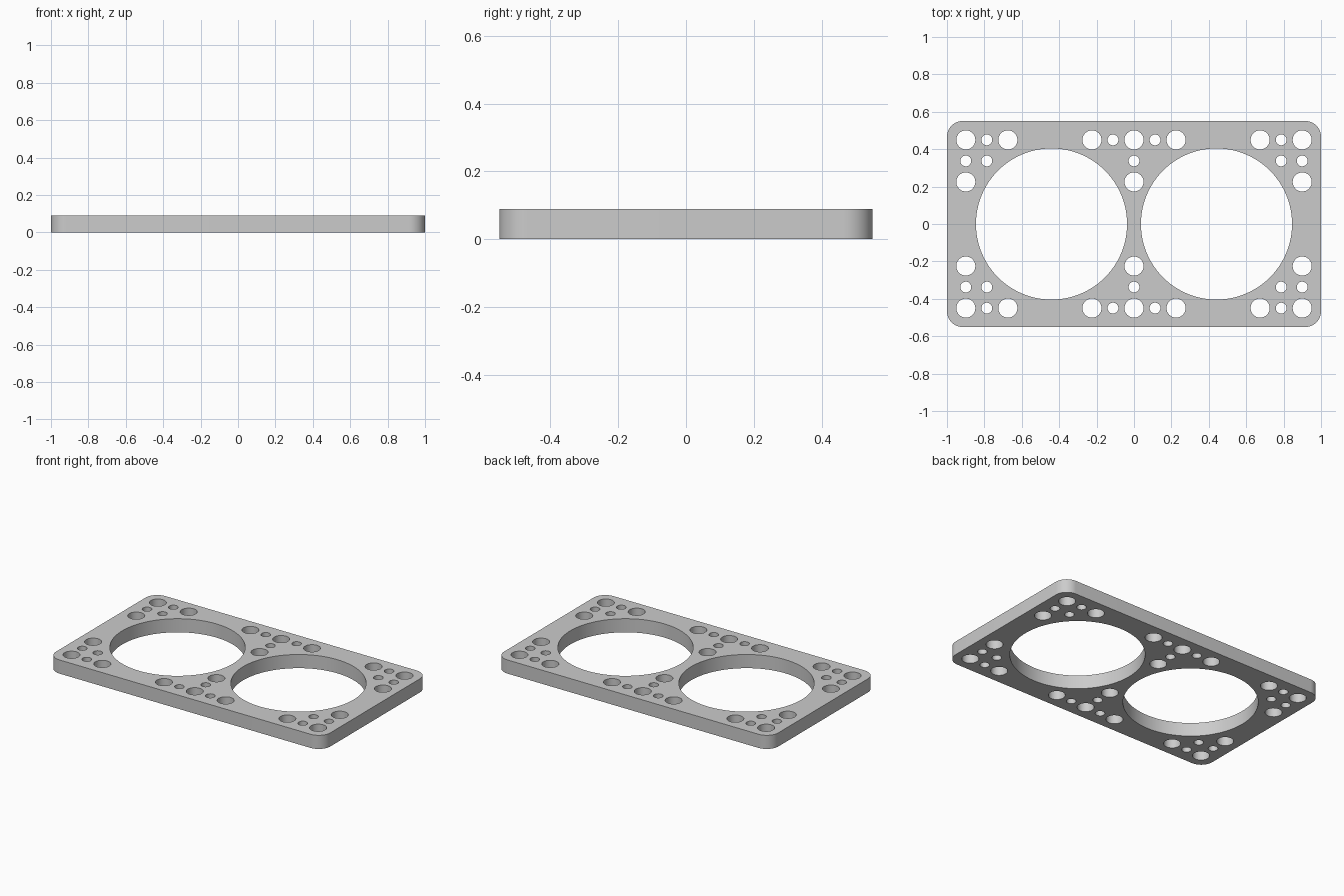
import bpy, bmesh, math

HALF_X, HALF_Y, THICK, CORNER = 1.0, 0.551, 0.09, 0.085
PITCH = 0.1124            # spacing of the mounting holes
BIG, SMALL = 0.051, 0.029  # mounting hole radii

cube = bpy.data.objects.get("Cube")
if cube:
    bpy.data.objects.remove(cube, do_unlink=True)

grey = bpy.data.materials.new("light grey")
grey.use_nodes = True
colour = (0.6, 0.6, 0.6, 1)
grey.diffuse_color = colour
grey.node_tree.nodes["Principled BSDF"].inputs["Base Color"].default_value = colour

curve = bpy.data.curves.new("mounting_plate", "CURVE")
curve.dimensions = "2D"
curve.fill_mode = "BOTH"
curve.extrude = THICK / 2


def arc(cx, cy, r, start, sweep, n):
    return [(cx + r * math.cos(start + sweep * i / n),
             cy + r * math.sin(start + sweep * i / n)) for i in range(n)]


def add_loop(points):
    spline = curve.splines.new("POLY")
    spline.points.add(len(points) - 1)
    for p, (x, y) in zip(spline.points, points):
        p.co = (x, y, 0, 1)
    spline.use_cyclic_u = True


def add_hole(x, y, r, n):
    add_loop(arc(x, y, r, 0, math.tau, n))


# Rounded rectangular outline
outline = []
for k, (sx, sy) in enumerate([(1, 1), (-1, 1), (-1, -1), (1, -1)]):
    cx, cy = sx * (HALF_X - CORNER), sy * (HALF_Y - CORNER)
    outline += arc(cx, cy, CORNER, k * math.pi / 2, math.pi / 2, 12)
    end = (k + 1) * math.pi / 2
    outline.append((cx + CORNER * math.cos(end), cy + CORNER * math.sin(end)))
add_loop(outline)

# Two large round openings
for side in (-1, 1):
    add_hole(side * 0.441, 0, 0.404, 96)

# Mounting holes on the pitch grid, counted in steps from the centre
corner_holes = [(8, 4, BIG), (7, 4, SMALL), (6, 4, BIG), (8, 3, SMALL),
                (7, 3, SMALL), (8, 2, BIG), (1, 4, SMALL), (2, 4, BIG)]
middle_holes = [(0, 4, BIG), (0, 3, SMALL), (0, 2, BIG)]
for sy in (-1, 1):
    for i, j, r in middle_holes:
        add_hole(0, sy * j * PITCH, r, 32)
    for sx in (-1, 1):
        for i, j, r in corner_holes:
            add_hole(sx * i * PITCH, sy * j * PITCH, r, 32)

# Turn the filled profile into a clean, closed mesh
plate = bpy.data.objects.new("mounting_plate", curve)
bpy.context.collection.objects.link(plate)
bpy.ops.object.select_all(action="DESELECT")
plate.select_set(True)
bpy.context.view_layer.objects.active = plate
bpy.ops.object.convert(target="MESH")
plate = bpy.context.object
bm = bmesh.new()
bm.from_mesh(plate.data)
bmesh.ops.remove_doubles(bm, verts=bm.verts, dist=0.0002)
bmesh.ops.translate(bm, verts=bm.verts, vec=(0, 0, THICK / 2))
bmesh.ops.recalc_face_normals(bm, faces=bm.faces)
bm.to_mesh(plate.data)
bm.free()
plate.data.materials.clear()
plate.data.materials.append(grey)
bpy.ops.object.shade_smooth_by_angle(angle=math.radians(30))
